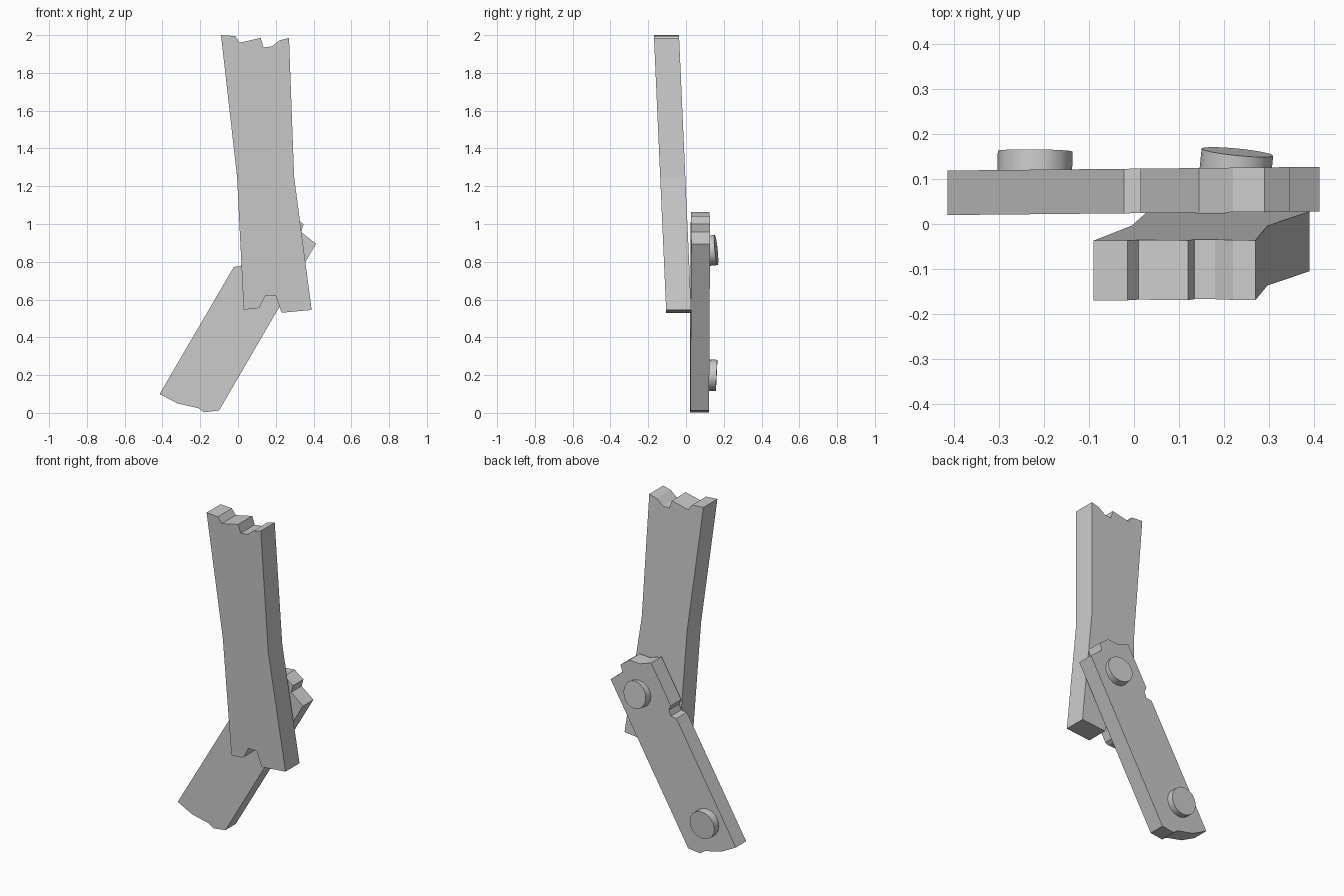
import bpy, bmesh
from mathutils import Vector

cube = bpy.data.objects.get("Cube")
if cube:
    bpy.data.objects.remove(cube, do_unlink=True)

# One plain grey for everything
grey = bpy.data.materials.new("plain_grey")
grey.use_nodes = True
grey.diffuse_color = (0.6, 0.6, 0.6, 1)
grey.node_tree.nodes["Principled BSDF"].inputs["Base Color"].default_value = (0.6, 0.6, 0.6, 1)


def add_object(name, bm):
    bmesh.ops.recalc_face_normals(bm, faces=bm.faces)
    mesh = bpy.data.meshes.new(name)
    bm.to_mesh(mesh)
    bm.free()
    mesh.materials.append(grey)
    obj = bpy.data.objects.new(name, mesh)
    bpy.context.collection.objects.link(obj)
    return obj


def board(name, outline, thickness, front_y):
    """Extrude an x-z outline backwards; front_y(x, z) leans the board."""
    bm = bmesh.new()
    face = bm.faces.new([bm.verts.new((x, front_y(x, z), z)) for x, z in outline])
    grown = bmesh.ops.extrude_face_region(bm, geom=[face], use_keep_orig=True)
    moved = [v for v in grown["geom"] if isinstance(v, bmesh.types.BMVert)]
    bmesh.ops.translate(bm, verts=moved, vec=(0, thickness, 0))
    return add_object(name, bm)


def peg(name, cap_centre, axis, radius, depth):
    """Short round peg whose cap faces along the axis."""
    axis = Vector(axis).normalized()
    bm = bmesh.new()
    bmesh.ops.create_cone(bm, cap_ends=True, segments=16, radius1=radius,
                          radius2=radius, depth=depth)
    bmesh.ops.rotate(bm, verts=bm.verts, matrix=axis.to_track_quat("Z", "Y").to_matrix())
    bmesh.ops.translate(bm, verts=bm.verts, vec=Vector(cap_centre) - axis * depth / 2)
    obj = add_object(name, bm)
    bpy.ops.object.select_all(action="DESELECT")
    obj.select_set(True)
    bpy.context.view_layer.objects.active = obj
    bpy.ops.object.shade_smooth_by_angle()


# Tall leaning plank with broken ends and a narrow waist
board("upright_plank", [
    (-0.09, 2.0), (-0.015, 1.995), (0.01, 1.96), (0.12, 1.985), (0.135, 1.935),
    (0.18, 1.94), (0.22, 1.972), (0.27, 1.985), (0.297, 1.25), (0.39, 0.545),
    (0.23, 0.53), (0.2, 0.62), (0.145, 0.62), (0.115, 0.56), (0.095, 0.55),
    (0.03, 0.548), (-0.005, 1.25)],
    0.133, lambda x, z: -0.17 + (2 - z) * 0.0445)

# Slanted brace behind it, with a splintered top and a side notch
board("slanted_brace", [
    (-0.415, 0.1), (-0.32, 0.05), (-0.21, 0.025), (-0.18, 0.003), (-0.1, 0.013),
    (0.413, 0.895), (0.335, 0.957), (0.347, 1.0), (0.29, 1.043), (0.22, 1.038),
    (0.145, 1.063), (0.015, 0.84), (0.028, 0.81), (0.015, 0.777), (-0.022, 0.773)],
    0.099, lambda x, z: 0.024 + x * 0.01)

# Two pegs on the back of the brace
peg("upper_peg", (0.23, 0.16, 0.862), (0.1, 1, 0.1), 0.08, 0.08)
peg("lower_peg", (-0.22, 0.162, 0.198), (0.01, 1, -0.05), 0.083, 0.08)
